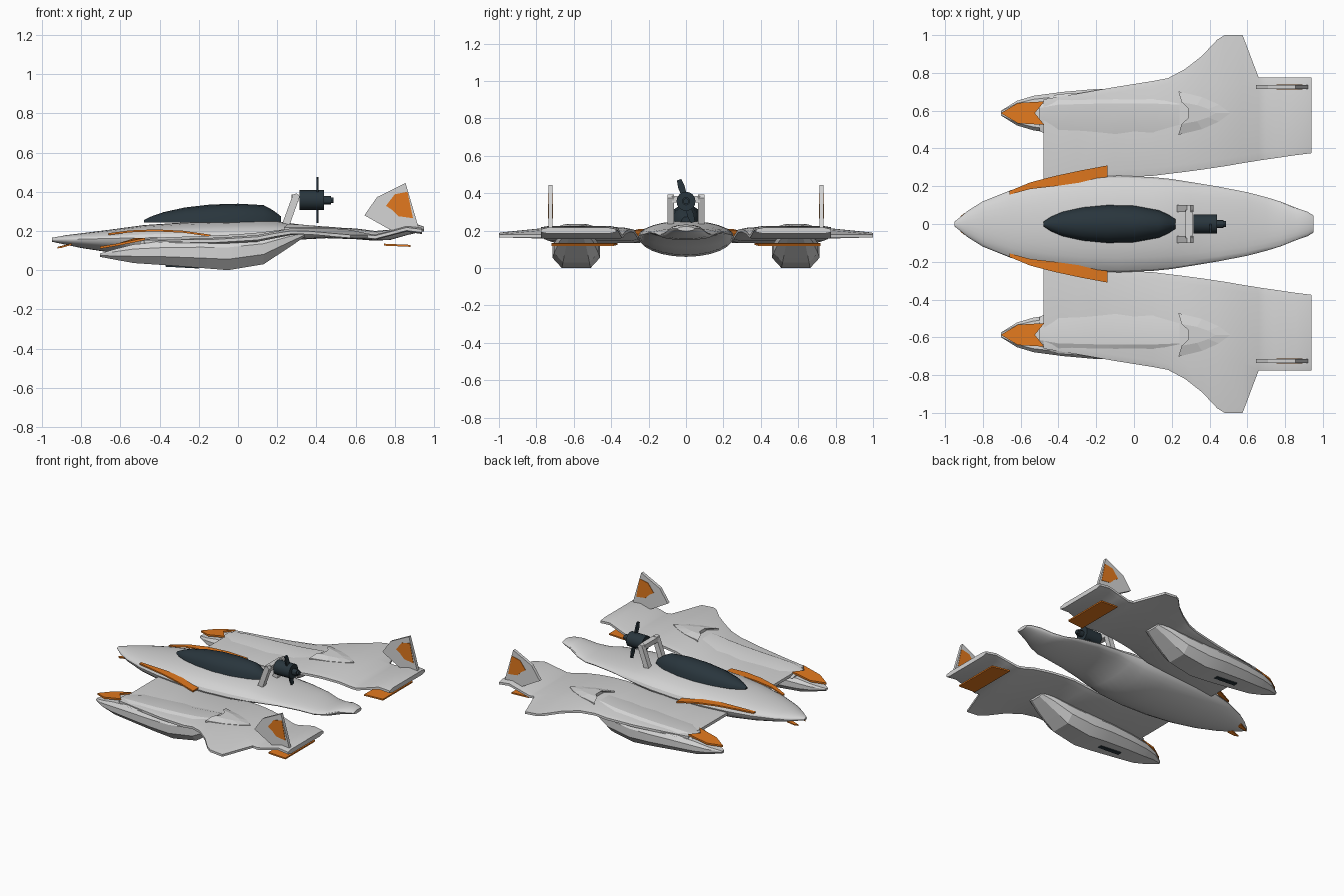
import bpy, bmesh, math
from mathutils import Vector, Matrix


def material(name, rgb):
    m = bpy.data.materials.new(name)
    m.diffuse_color = (*rgb, 1)
    return m


GREY = material("light grey", (0.66, 0.66, 0.66))
ORANGE = material("orange", (0.76, 0.19, 0.013))
DARK = material("dark slate", (0.022, 0.036, 0.046))


def build(name, verts, faces, mat, mirror=False, angle=30):
    me = bpy.data.meshes.new(name)
    me.from_pydata(verts, [], faces)
    bm = bmesh.new()
    bm.from_mesh(me)
    bmesh.ops.remove_doubles(bm, verts=bm.verts, dist=0.0005)
    bmesh.ops.recalc_face_normals(bm, faces=bm.faces)
    bm.to_mesh(me)
    bm.free()
    me.materials.append(mat)
    ob = bpy.data.objects.new(name, me)
    bpy.context.collection.objects.link(ob)
    if mirror:
        mod = ob.modifiers.new("mirror", 'MIRROR')
        mod.use_axis = (False, True, False)
        mod.use_mirror_merge = False
    if angle:
        bpy.ops.object.select_all(action='DESELECT')
        ob.select_set(True)
        bpy.context.view_layer.objects.active = ob
        bpy.ops.object.shade_smooth_by_angle(angle=math.radians(angle))
    return ob


def loft(name, rings, mat, mirror=False, angle=30):
    """Skin a row of rings with equal point counts and cap both ends."""
    n = len(rings[0])
    verts = [p for r in rings for p in r]
    faces = [(i * n + j, i * n + (j + 1) % n, (i + 1) * n + (j + 1) % n, (i + 1) * n + j)
             for i in range(len(rings) - 1) for j in range(n)]
    faces += [tuple(range(n)), tuple(range(len(verts) - n, len(verts)))]
    return build(name, verts, faces, mat, mirror, angle)


def slab(name, pts, thickness, mat, mirror=False):
    """Flat outline of 3D points, thickened along z (or y for upright outlines)."""
    flat = len({round(p[1], 4) for p in pts}) == 1
    d = Vector((0, thickness / 2, 0)) if flat else Vector((0, 0, thickness / 2))
    return loft(name, [[Vector(p) - d for p in pts], [Vector(p) + d for p in pts]],
                mat, mirror, 0)


# Fuselage: x, half width, chine height, top, bottom
body = [(-0.95, 0.012, 0.155, 0.165, 0.145), (-0.88, 0.07, 0.156, 0.178, 0.13),
        (-0.8, 0.12, 0.158, 0.188, 0.113), (-0.65, 0.18, 0.162, 0.207, 0.09),
        (-0.48, 0.22, 0.165, 0.23, 0.07), (-0.28, 0.248, 0.168, 0.243, 0.06),
        (-0.08, 0.256, 0.17, 0.25, 0.06), (0.1, 0.248, 0.174, 0.252, 0.07),
        (0.2, 0.238, 0.178, 0.25, 0.11), (0.3, 0.222, 0.182, 0.235, 0.155),
        (0.45, 0.197, 0.19, 0.22, 0.163), (0.6, 0.168, 0.187, 0.213, 0.158),
        (0.7, 0.142, 0.175, 0.2, 0.15), (0.78, 0.117, 0.183, 0.207, 0.155),
        (0.86, 0.085, 0.208, 0.232, 0.178), (0.92, 0.064, 0.213, 0.232, 0.192),
        (0.95, 0.045, 0.21, 0.222, 0.198)]
rings = []
for x, w, c, t, b in body:
    ring = []
    for k in range(24):
        a = 2 * math.pi * k / 24
        s = math.sin(a)
        ring.append((x, w * math.cos(a), c + s * ((t - c) if s > 0 else (c - b))))
    rings.append(ring)
loft("fuselage", rings, GREY)

# Canopy: x, half width, top
rings = []
for x, w, t in [(-0.48, 0.012, 0.256), (-0.44, 0.038, 0.275), (-0.38, 0.064, 0.296),
                (-0.27, 0.088, 0.32), (-0.14, 0.1, 0.335), (0.0, 0.097, 0.339),
                (0.13, 0.074, 0.332), (0.18, 0.052, 0.305), (0.22, 0.026, 0.274)]:
    b = 0.242
    rings.append([(x, w * math.cos(math.pi * k / 8), b + (t - b) * math.sin(math.pi * k / 8))
                  for k in range(9)])
loft("canopy", rings, DARK)

# Wings: x, inner y, outer y, height, half thickness
wing = [(-0.48, 0.2, 0.66, 0.146, 0.01), (-0.3, 0.225, 0.69, 0.147, 0.014),
        (-0.1, 0.245, 0.725, 0.15, 0.016), (0.1, 0.255, 0.757, 0.162, 0.017),
        (0.18, 0.265, 0.772, 0.178, 0.017), (0.27, 0.276, 0.82, 0.196, 0.017),
        (0.36, 0.288, 0.89, 0.2, 0.016), (0.44, 0.3, 0.975, 0.2, 0.016),
        (0.48, 0.306, 1.0, 0.198, 0.016), (0.575, 0.322, 1.0, 0.19, 0.015),
        (0.66, 0.336, 0.775, 0.172, 0.015), (0.7, 0.342, 0.775, 0.168, 0.014),
        (0.77, 0.352, 0.775, 0.186, 0.013), (0.86, 0.365, 0.775, 0.21, 0.014),
        (0.94, 0.375, 0.775, 0.2, 0.016)]
rings = []
for x, i, o, z, t in wing:
    k = min(0.74, o - 0.03)
    zo = z - 0.08 * max(0, o - 0.775)
    rings.append([(x, i, z - 0.008), (x, i, z + 0.008), (x, i + 0.04, z + t), (x, k, z + t),
                  (x, o, zo + 0.008), (x, o, zo - 0.008), (x, k, z - t), (x, i + 0.04, z - t)])
loft("wing", rings, GREY, True)

# Faceted pods under the wings: x, half width, top, bottom
P = 0.587
rings = []
for x, w, t, b in [(-0.705, 0.012, 0.085, 0.068), (-0.62, 0.065, 0.11, 0.052),
                   (-0.53, 0.092, 0.132, 0.036), (-0.38, 0.112, 0.145, 0.026),
                   (-0.2, 0.128, 0.152, 0.012), (-0.05, 0.128, 0.155, 0.0),
                   (0.13, 0.118, 0.17, 0.03), (0.26, 0.09, 0.19, 0.115),
                   (0.34, 0.06, 0.195, 0.17)]:
    h = t - b
    half = [(0.6, 0), (1, 0.36), (1, 0.75), (0.8, 1)]
    ring = [(x, P + w * u, b + h * v) for u, v in half]
    rings.append(ring + [(x, P - w * u, b + h * v) for u, v in reversed(half)])
loft("pod", rings, GREY, True, 15)

# Raised deck above each pod, creased on its outer side: x, width scale, base, top
rings = []
for x, s, b, t in [(-0.5, 0.55, 0.135, 0.153), (-0.4, 0.9, 0.142, 0.167),
                   (-0.2, 1.0, 0.147, 0.173), (0.0, 1.0, 0.152, 0.183),
                   (0.12, 1.0, 0.162, 0.193), (0.24, 0.9, 0.186, 0.209)]:
    rings.append([(x, P - 0.17 * s, b), (x, P - 0.06 * s, t),
                  (x, P + 0.05 * s, t), (x, P + 0.112 * s, b)])
loft("pod_deck", rings, GREY, True, 20)

# Orange upper lips in front of the pods
slab("intake_lip", [(-0.705, P, 0.115), (-0.615, P + 0.054, 0.13), (-0.475, P + 0.062, 0.159),
                    (-0.525, P, 0.158),
                    (-0.475, P - 0.062, 0.159), (-0.615, P - 0.054, 0.13)], 0.012, ORANGE, True)

# Swept vent fairings behind the decks
vent = [(0.51, 0), (0.45, 0.045), (0.36, 0.085), (0.235, 0.115), (0.285, 0.055),
        (0.285, -0.055), (0.235, -0.115), (0.36, -0.085), (0.45, -0.045)]
base = [(x, P + y, 0.2) for x, y in vent]
edge = [(x, P + y, 0.218) for x, y in vent]
top = [(0.285 + (x - 0.285) * 0.65, P + y * 0.5, 0.235 - 0.05 * max(0, x - 0.285))
       for x, y in vent]
loft("vent_fairing", [base, edge, top], GREY, True, 0)

# Dark slots under the pods
slab("pod_slot", [(-0.37, P - 0.015, 0.022), (-0.2, P - 0.015, 0.013),
                  (-0.2, P + 0.015, 0.013), (-0.37, P + 0.015, 0.022)], 0.009, DARK, True)

# Curved orange strakes along the fuselage sides
rings = []
for x, i, o, z in [(-0.66, 0.155, 0.174, 0.184), (-0.55, 0.185, 0.22, 0.198),
                   (-0.42, 0.2, 0.254, 0.203), (-0.28, 0.22, 0.284, 0.196),
                   (-0.14, 0.24, 0.31, 0.176)]:
    rings.append([(x, i, z - 0.005), (x, o, z - 0.005), (x, o, z + 0.005), (x, i, z + 0.005)])
loft("strake", rings, ORANGE, True)

# Small orange plates under the nose
slab("nose_plate", [(-0.92, 0.04, 0.115), (-0.9, 0.056, 0.118), (-0.85, 0.068, 0.132),
                    (-0.85, 0.03, 0.132)], 0.008, ORANGE, True)

# Orange flaps below the tail
slab("tail_flap", [(0.745, 0.365, 0.13), (0.88, 0.385, 0.124),
                   (0.88, 0.72, 0.124), (0.745, 0.72, 0.13)], 0.01, ORANGE, True)

# Tail fins with orange panels on both faces
F = 0.725
fin = [(0.645, 0.28), (0.71, 0.373), (0.855, 0.445), (0.925, 0.205), (0.8, 0.195), (0.76, 0.215)]
slab("tail_fin", [(x, F, z) for x, z in fin], 0.022, GREY, True)
panel = [(0.755, 0.328), (0.8, 0.387), (0.865, 0.4), (0.893, 0.265), (0.82, 0.275), (0.79, 0.305)]
for side, y in (("inner", F - 0.012), ("outer", F + 0.012)):
    slab("fin_panel_" + side, [(x, y, z) for x, z in panel], 0.004, ORANGE, True)

# Engine mount: slanted legs and a cross bar
slab("mount_leg", [(0.225, 0.082, 0.235), (0.265, 0.082, 0.235), (0.315, 0.082, 0.375),
                   (0.3, 0.082, 0.392), (0.28, 0.082, 0.385)], 0.036, GREY, True)
slab("mount_bar", [(0.272, -0.075, 0.368), (0.31, -0.075, 0.368),
                   (0.31, 0.075, 0.368), (0.272, 0.075, 0.368)], 0.034, GREY)


# Engine, hub and propeller
def drum(name, x0, x1, r, sides, mat):
    loft(name, [[(x, r * math.cos(2 * math.pi * k / sides),
                  0.357 + r * math.sin(2 * math.pi * k / sides)) for k in range(sides)]
                for x in (x0, x1)], mat)


drum("engine_body", 0.315, 0.44, 0.051, 16, DARK)
drum("propeller_hub", 0.44, 0.475, 0.022, 12, DARK)
drum("hub_cap", 0.475, 0.488, 0.015, 12, DARK)
turn = Matrix.Rotation(math.radians(18), 3, 'X')
rings = []
for z, w in [(-0.12, 0.012), (-0.08, 0.018), (0, 0.012), (0.08, 0.018), (0.12, 0.012)]:
    rings.append([turn @ Vector((0.405 + a, b * w, z)) + Vector((0, 0, 0.358))
                  for a, b in ((-0.005, -1), (0.005, -1), (0.005, 1), (-0.005, 1))])
loft("propeller", rings, DARK)
